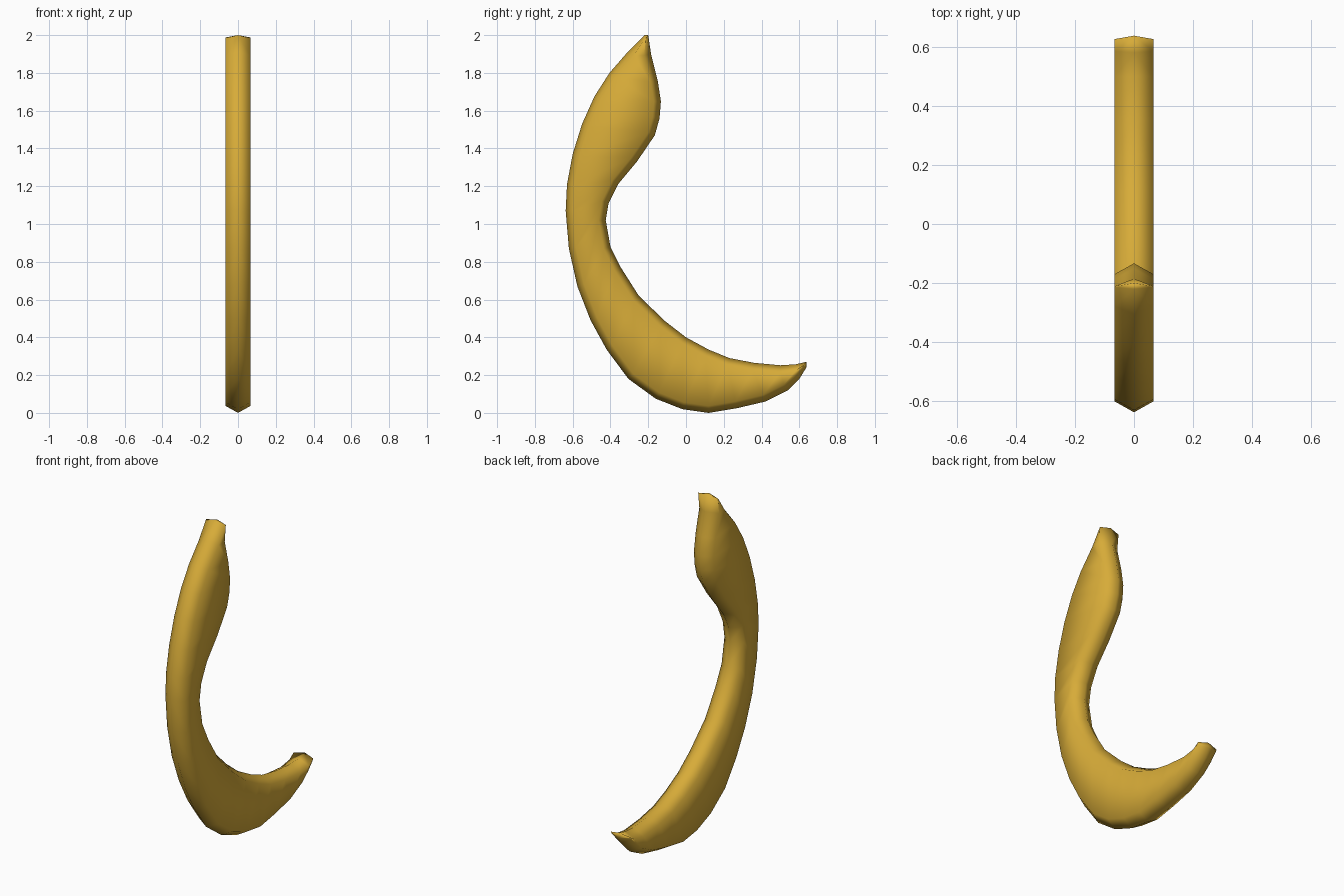
import bpy, bmesh
from mathutils import Vector

if "Cube" in bpy.data.objects:
    bpy.data.objects.remove(bpy.data.objects["Cube"])

# Paired (y, z) points along the outer and inner edge, from top tip to lower tip
OUTER = [(-.22, 2), (-.305, 1.915), (-.405, 1.8), (-.485, 1.675), (-.55, 1.53), (-.60, 1.37),
         (-.63, 1.21), (-.637, 1.07), (-.62, .87), (-.575, .67), (-.505, .49), (-.42, .335),
         (-.305, .18), (-.16, .075), (-.02, .02), (.12, 0), (.27, .025), (.42, .06),
         (.54, .12), (.60, .18), (.637, .24)]
INNER = [(-.20, 2), (-.185, 1.9), (-.15, 1.76), (-.133, 1.65), (-.14, 1.56), (-.165, 1.47),
         (-.26, 1.33), (-.36, 1.21), (-.41, 1.11), (-.425, 1.02), (-.40, .88), (-.345, .77),
         (-.25, .62), (-.11, .485), (0, .40), (.12, .335), (.23, .29), (.36, .265),
         (.50, .252), (.58, .257), (.637, .27)]
HALF_WIDTH = 0.066
N = len(OUTER)

outline = [Vector(p) for p in OUTER + INNER[::-1]]
count = len(outline)


def side_point(i):
    """Outline point moved inward, to make the bevelled side edge."""
    p = outline[i]
    a = (p - outline[i - 1]).normalized()
    b = (outline[(i + 1) % count] - p).normalized()
    d = (a + b).normalized()
    thickness = (p - outline[count - 1 - i]).length
    return p + Vector((-d.y, d.x)) * min(0.037, 0.012 + 0.22 * thickness)


# Hook body: centre ridge, bevels and two flat sides
bm = bmesh.new()
ridge = [bm.verts.new((0, p.x, p.y)) for p in outline]
for sx in (-HALF_WIDTH, HALF_WIDTH):
    side = [bm.verts.new((sx, *side_point(i))) for i in range(count)]
    for i in range(count):
        j = (i + 1) % count
        bm.faces.new((ridge[i], ridge[j], side[j], side[i]))
    for i in range(N - 1):
        bm.faces.new((side[i], side[i + 1], side[count - 2 - i], side[count - 1 - i]))
bmesh.ops.recalc_face_normals(bm, faces=bm.faces)
for f in bm.faces:
    f.smooth = True

mesh = bpy.data.meshes.new("hook")
bm.to_mesh(mesh)
bm.free()
gold = bpy.data.materials.new("gold")
gold.diffuse_color = (0.68, 0.41, 0.04, 1)
gold.use_nodes = True
gold.node_tree.nodes["Principled BSDF"].inputs["Base Color"].default_value = gold.diffuse_color
mesh.materials.append(gold)
bpy.context.collection.objects.link(bpy.data.objects.new("hook", mesh))
